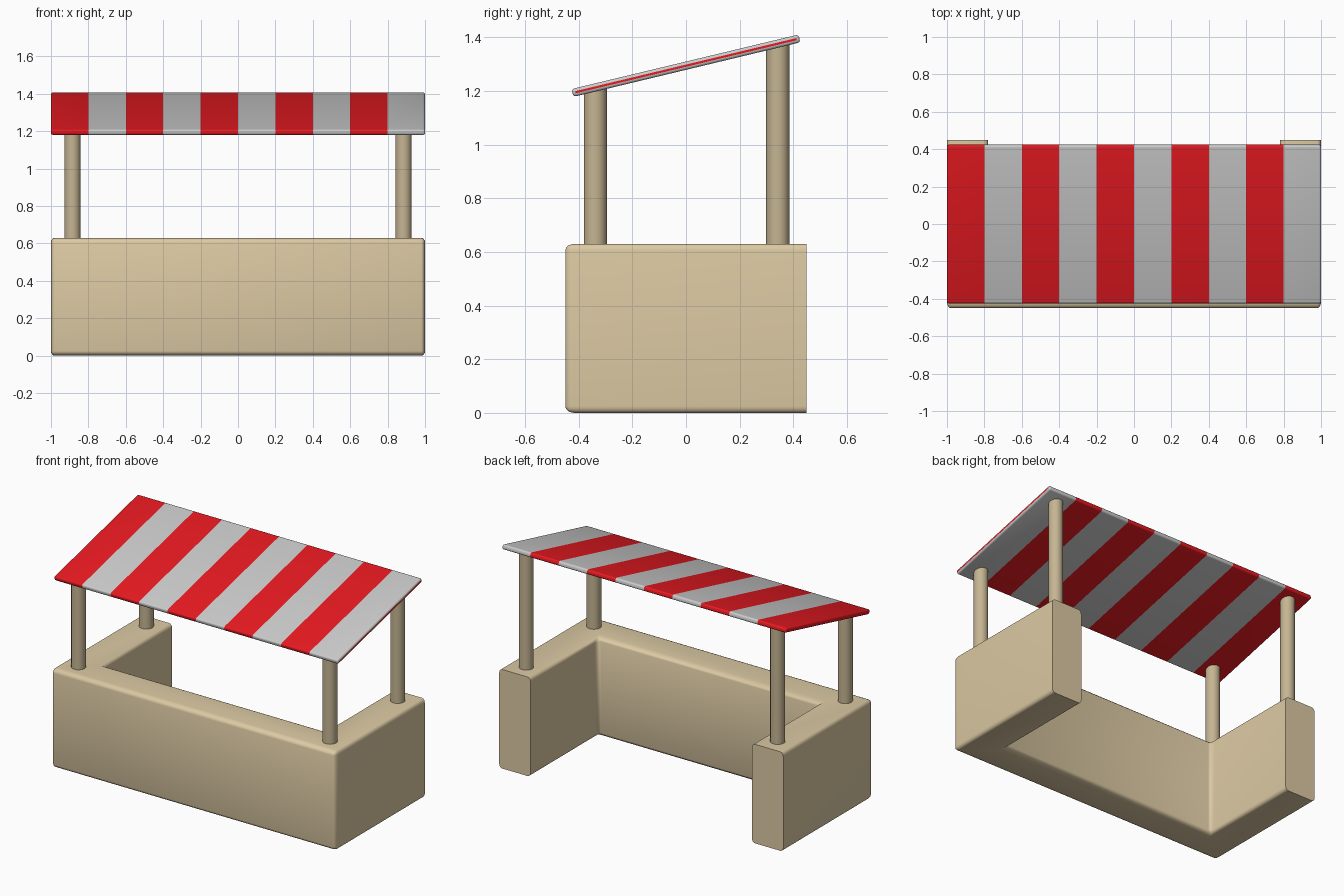
import bpy, bmesh, math
from mathutils import Vector, Matrix

if "Cube" in bpy.data.objects:
    bpy.data.objects.remove(bpy.data.objects["Cube"])


def material(name, r, g, b):
    m = bpy.data.materials.new(name)
    m.diffuse_color = (r, g, b, 1)
    m.use_nodes = True
    m.node_tree.nodes["Principled BSDF"].inputs["Base Color"].default_value = m.diffuse_color
    return m


def finish(bm, name, *mats):
    bmesh.ops.recalc_face_normals(bm, faces=bm.faces)
    me = bpy.data.meshes.new(name)
    bm.to_mesh(me)
    bm.free()
    ob = bpy.data.objects.new(name, me)
    bpy.context.collection.objects.link(ob)
    for m in mats:
        me.materials.append(m)
    bpy.ops.object.select_all(action='DESELECT')
    ob.select_set(True)
    bpy.context.view_layer.objects.active = ob
    bpy.ops.object.shade_smooth_by_angle(angle=math.radians(35))
    return ob


wood = material("counter_wood", 0.72, 0.59, 0.37)
dark_wood = material("post_wood", 0.56, 0.46, 0.29)
red = material("red_cloth", 0.8, 0.01, 0.015)
grey = material("grey_cloth", 0.8, 0.8, 0.8)

# U-shaped counter: rounded everywhere except the flat rear ends
W, D, H, T = 1.0, 0.45, 0.63, 0.22
round_size = Vector((0.02, 0.035, 0.025))
outline = [(-W, -D), (W, -D), (W, D), (W - T, D), (W - T, -D + T),
           (-W + T, -D + T), (-W + T, D), (-W, D)]
bm = bmesh.new()
base = bm.faces.new([bm.verts.new((x, y, 0)) for x, y in outline])
top = bmesh.ops.extrude_face_region(bm, geom=[base])
for v in top["geom"]:
    if isinstance(v, bmesh.types.BMVert):
        v.co.z = H
if not any(f.calc_center_median().z < 0.01 for f in bm.faces):
    bm.faces.new([v for v in bm.verts if v.co.z < 0.01])
bmesh.ops.recalc_face_normals(bm, faces=bm.faces)
soft = [e for e in bm.edges if not all(v.co.y > D - 0.001 for v in e.verts)]
bmesh.ops.scale(bm, vec=[1 / s for s in round_size], verts=bm.verts)
bmesh.ops.bevel(bm, geom=soft, offset=1, offset_type='OFFSET', segments=4,
                profile=0.5, affect='EDGES')
bmesh.ops.scale(bm, vec=round_size, verts=bm.verts)
finish(bm, "counter", wood)

# Sloping striped awning
TILT, MID = math.radians(13.5), 1.294
bm = bmesh.new()
bmesh.ops.create_cube(bm, size=1)
bmesh.ops.scale(bm, vec=(2, 0.87, 0.03), verts=bm.verts)
bmesh.ops.bevel(bm, geom=bm.edges[:], offset=0.011, segments=4,
                profile=0.5, affect='EDGES')
for i in range(1, 10):
    bmesh.ops.bisect_plane(bm, geom=bm.verts[:] + bm.edges[:] + bm.faces[:],
                           plane_co=(-1 + 0.2 * i, 0, 0), plane_no=(1, 0, 0))
for f in bm.faces:
    f.material_index = int((f.calc_center_median().x + 1) / 0.2) % 2
bmesh.ops.transform(bm, verts=bm.verts,
                    matrix=Matrix.Translation((0, 0, MID)) @ Matrix.Rotation(TILT, 4, 'X'))
finish(bm, "awning", red, grey)

# Four round posts reaching into the awning
for row, y in (("front", -0.338), ("back", 0.342)):
    z0, z1 = 0.58, MID + y * math.tan(TILT)
    for side, x in (("left", -0.885), ("right", 0.885)):
        bm = bmesh.new()
        bmesh.ops.create_cone(bm, cap_ends=True, segments=32, radius1=0.043,
                              radius2=0.043, depth=z1 - z0,
                              matrix=Matrix.Translation((x, y, (z0 + z1) / 2)))
        finish(bm, f"{row}_{side}_post", dark_wood)
